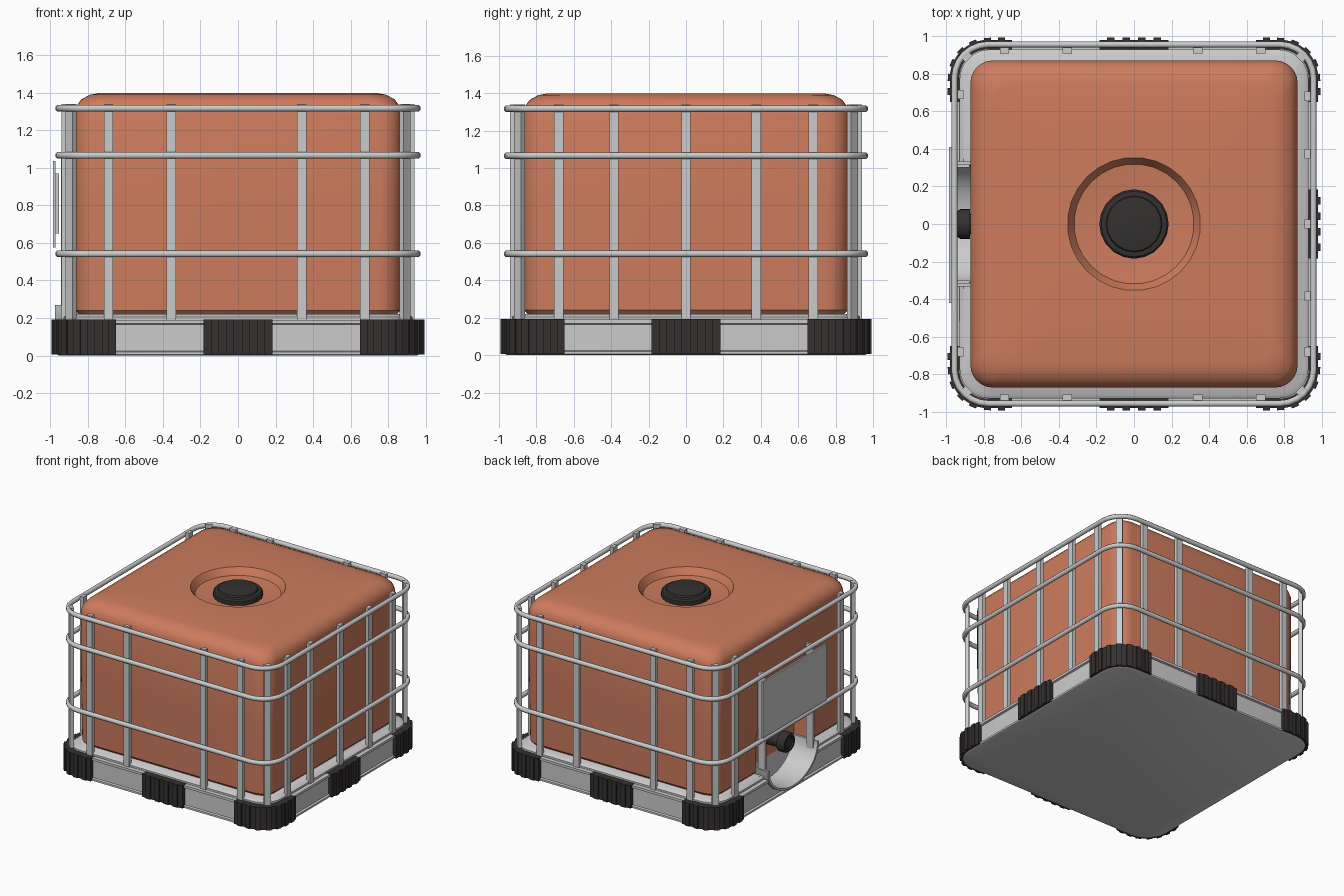
import bpy, bmesh
from math import sin, cos, pi, radians
from mathutils import Vector, Matrix

if "Cube" in bpy.data.objects:
    bpy.data.objects.remove(bpy.data.objects["Cube"])


def material(name, rgb):
    m = bpy.data.materials.new(name)
    m.diffuse_color = (*rgb, 1)
    m.use_nodes = True
    m.node_tree.nodes["Principled BSDF"].inputs["Base Color"].default_value = m.diffuse_color
    return m


ORANGE = material("orange_plastic", (0.61, 0.2, 0.11))
BLACK = material("black_plastic", (0.035, 0.03, 0.03))


def smooth(ob, angle=35):
    bpy.ops.object.select_all(action='DESELECT')
    ob.select_set(True)
    bpy.context.view_layer.objects.active = ob
    bpy.ops.object.shade_smooth_by_angle(angle=radians(angle))


def loft(name, rings, mat=None, closed=False, angle=35):
    """Skin a list of equal-length point loops; cap the ends unless closed."""
    bm = bmesh.new()
    vs = [[bm.verts.new(p) for p in ring] for ring in rings]
    pairs = list(zip(vs, vs[1:])) + ([(vs[-1], vs[0])] if closed else [])
    for a, b in pairs:
        for i in range(len(a)):
            j = (i + 1) % len(a)
            bm.faces.new((a[i], a[j], b[j], b[i]))
    if not closed:
        bm.faces.new(vs[0])
        bm.faces.new(vs[-1])
    bmesh.ops.recalc_face_normals(bm, faces=bm.faces)
    me = bpy.data.meshes.new(name)
    bm.to_mesh(me)
    bm.free()
    ob = bpy.data.objects.new(name, me)
    bpy.context.collection.objects.link(ob)
    if mat:
        me.materials.append(mat)
    if angle:
        smooth(ob, angle)
    return ob


def box(name, centre, size, turn=0, mat=None):
    x, y, z = (s / 2 for s in size)
    m = Matrix.Translation(centre) @ Matrix.Rotation(turn, 4, 'Z')
    rings = [[m @ Vector((a * x, b * y, h)) for a, b in ((-1, -1), (1, -1), (1, 1), (-1, 1))]
             for h in (-z, z)]
    return loft(name, rings, mat, angle=0)


def outline(h, r, n=6):
    """Rounded square as (point, outward normal) pairs."""
    out = []
    for k in range(4):
        a0 = k * pi / 2
        cx, cy = ((1, 1), (-1, 1), (-1, -1), (1, -1))[k]
        for j in range(n + 1):
            a = a0 + j * pi / 2 / n
            nrm = Vector((cos(a), sin(a), 0))
            out.append((Vector((cx * (h - r), cy * (h - r), 0)) + nrm * r, nrm))
    return out


def square(h, r, z, n=6):
    return [p + Vector((0, 0, z)) for p, _ in outline(h, r, n)]


def circle(r, z, n=28, start=0.0):
    return [Vector((r * cos(start + 2 * pi * i / n), r * sin(start + 2 * pi * i / n), z)) for i in range(n)]


def circle_x(r, x, z, n=20):
    return [Vector((x, r * cos(2 * pi * i / n), z + r * sin(2 * pi * i / n))) for i in range(n)]


# Pallet: channel-sided base and tray
pallet = loft("pallet", [square(h, 0.18, z) for h, z in (
    (0.955, 0), (0.965, 0.005), (0.965, 0.02), (0.95, 0.025),
    (0.95, 0.165), (0.965, 0.17), (0.965, 0.19), (0.94, 0.19))], angle=0)
tray = loft("tray", [square(h, 0.16, z) for h, z in ((0.93, 0.18), (0.93, 0.205), (0.91, 0.22))], angle=0)

# Tank: rounded body with a round well in the top
body = [square(h, r, z) for h, r, z in (
    (0.83, 0.09, 0.2), (0.865, 0.12, 0.24), (0.872, 0.12, 0.8), (0.872, 0.12, 1.29), (0.862, 0.12, 1.33),
    (0.835, 0.12, 1.365), (0.79, 0.11, 1.39), (0.735, 0.1, 1.4))]
step = 2 * pi / 28
start = pi / 4 - 3 * step
well = [circle(r, z, 28, start) for r, z in ((0.355, 1.4), (0.345, 1.385), (0.32, 1.345), (0.18, 1.33))]
tank = loft("tank", body + well, ORANGE, angle=0)

# Valve recess cut through tank, tray and pallet
arc = [(pi + pi * i / 16) for i in range(17)]
u_shape = [(0.33 * cos(a), 0.27 + 0.25 * sin(a)) for a in arc] + [(0.33, 0.55), (-0.33, 0.55)]
cutter = loft("recess_cutter", [[(x, y, z) for y, z in u_shape] for x in (-1.1, -0.75)], angle=0)
cutter.hide_render = True
for ob in (pallet, tray, tank):
    mod = ob.modifiers.new("recess", 'BOOLEAN')
    mod.operation = 'DIFFERENCE'
    mod.solver = 'EXACT'
    mod.object = cutter
    bpy.context.view_layer.objects.active = ob
    bpy.ops.object.modifier_apply(modifier=mod.name)
    smooth(ob)
bpy.data.objects.remove(cutter)

# Curved trough under the valve
loft("valve_trough", [[(x, k * 0.33 * cos(a), 0.27 + k * 0.25 * sin(a))
                       for x, k in ((-0.975, 1.01), (-0.975, 0.95), (-0.75, 0.95), (-0.75, 1.01))]
                      for a in arc])

# Filling lid and drain valve
loft("filling_lid", [circle(r, z, 20) for r, z in (
    (0.185, 1.325), (0.185, 1.365), (0.175, 1.377), (0.15, 1.38), (0.145, 1.393), (0.13, 1.397))], BLACK)
loft("valve_neck", [circle_x(0.055, x, 0.37) for x in (-0.74, -0.89)], BLACK)
loft("valve_cap", [circle_x(r, x, 0.37) for r, x in (
    (0.08, -0.875), (0.08, -0.925), (0.07, -0.94), (0.055, -0.94), (0.05, -0.93))], BLACK)


# Ribbed black feet: corners and middles
def foot(name, frame, length, ribs, turn):
    rot = Matrix.Rotation(turn, 3, 'Z')
    rings = []
    for k in range(ribs):
        off = 0.023 if k % 2 else 0.012
        for s in (k, k + 1):
            p, n = frame(s * length / ribs)
            rings.append([rot @ (p + n * o + Vector((0, 0, z)))
                          for o, z in ((-0.04, 0.005), (off, 0.005), (off, 0.192), (-0.04, 0.192))])
    loft(name, rings, BLACK, angle=0)


ARC = pi / 2 * 0.19


def corner_frame(s):
    if s < 0.13:
        return Vector((0.65 + s, -0.97, 0)), Vector((0, -1, 0))
    if s < 0.13 + ARC:
        a = -pi / 2 + (s - 0.13) / 0.19
        n = Vector((cos(a), sin(a), 0))
        return Vector((0.78, -0.78, 0)) + n * 0.19, n
    return Vector((0.97, -0.78 + s - 0.13 - ARC, 0)), Vector((1, 0, 0))


def middle_frame(s):
    return Vector((s - 0.185, -0.97, 0)), Vector((0, -1, 0))


for k, place in enumerate(("front_right", "back_right", "back_left", "front_left")):
    foot("foot_" + place, corner_frame, 0.26 + ARC, 15, k * pi / 2)
for k, place in enumerate(("front", "right", "back")):
    foot("foot_" + place + "_middle", middle_frame, 0.37, 9, k * pi / 2)

# Cage rails
for name, z in (("top_rail", 1.318), ("upper_rail", 1.067), ("lower_rail", 0.542)):
    loft(name, [[p + n * 0.018 * cos(t) + Vector((0, 0, z + 0.019 * sin(t)))
                 for t in (pi / 8 + i * pi / 4 for i in range(8))]
                for p, n in outline(0.957, 0.18)], closed=True, angle=50)

# Cage uprights
MID, TALL = 0.765, 1.15
for x in (-0.69, -0.355, 0.34, 0.675):
    for y in (-0.925, 0.925):
        box("upright", (x, y, MID), (0.05, 0.03, TALL))
for y in (-0.68, -0.385, 0, 0.375, 0.68):
    box("right_upright", (0.925, y, MID), (0.03, 0.05, TALL))
for y in (-0.68, 0.69):
    box("left_upright", (-0.925, y, MID), (0.03, 0.05, TALL))
for sx in (-1, 1):
    for sy in (-1, 1):
        box("corner_upright", (sx * 0.89, sy * 0.89, MID), (0.03, 0.05, TALL), sx * sy * pi / 4)

# Sign plate and its brackets over the valve
box("sign_plate", (-0.979, -0.005, 0.807), (0.014, 0.83, 0.46))
box("sign_backing", (-0.963, -0.005, 0.81), (0.02, 0.76, 0.32))
for y in (-0.31, 0.31):
    box("sign_bracket", (-0.91, y, 0.63), (0.065, 0.02, 0.86))
